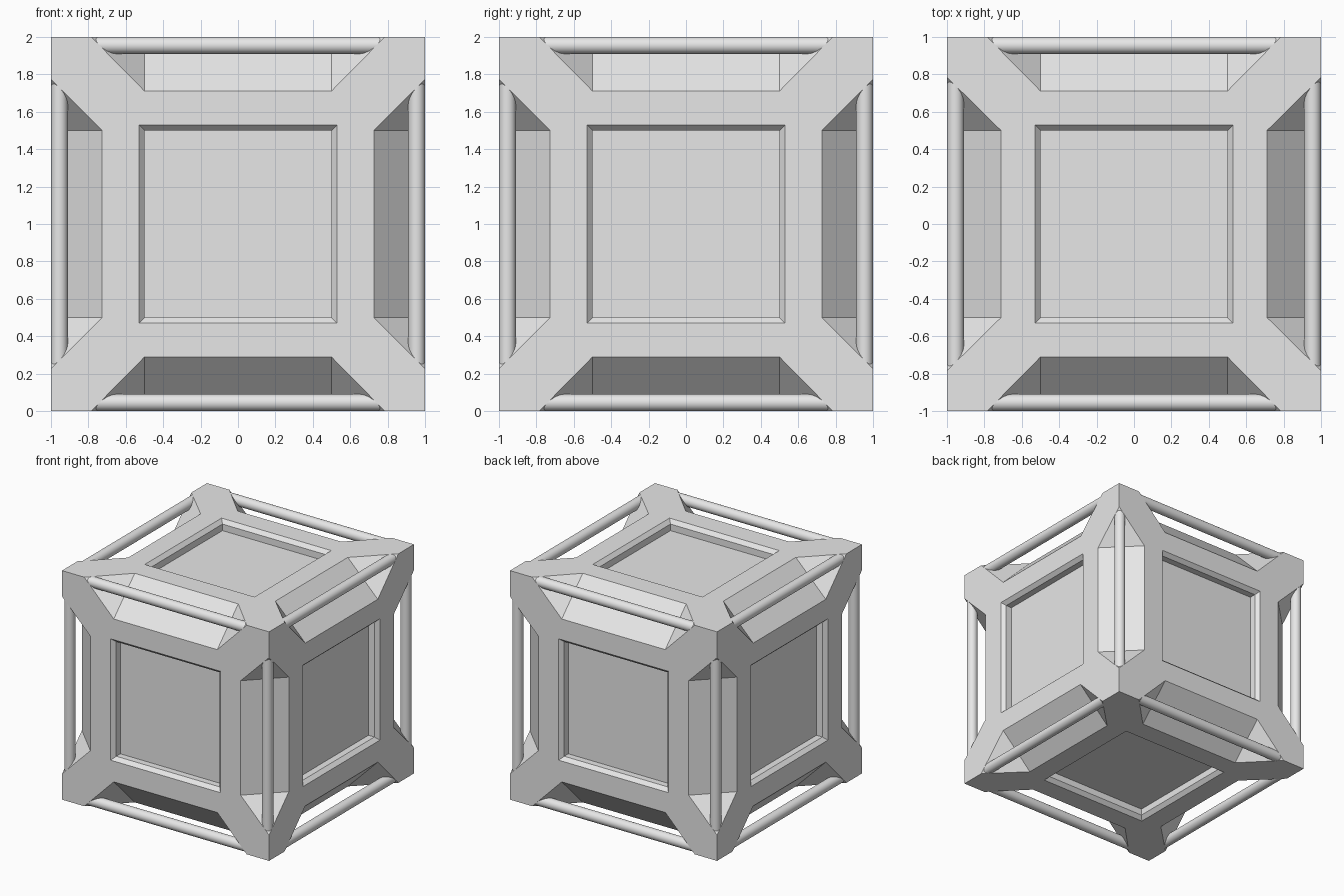
import bpy, bmesh
from math import radians
from mathutils import Vector

old = bpy.data.objects.get("Cube")
if old:
    bpy.data.objects.remove(old)

grey = bpy.data.materials.new("light_grey")
grey.use_nodes = True
grey.diffuse_color = (0.8, 0.8, 0.8, 1)
grey.node_tree.nodes["Principled BSDF"].inputs["Base Color"].default_value = (0.8, 0.8, 0.8, 1)

CENTRE = Vector((0, 0, 1))
ROD_RADIUS = 0.045
ROD_HALF = 0.77
NOTCH_HALF = 0.5
# half width and depth of each step of the recessed panel
PANEL_STEPS = [(0.53, 0), (0.5, 0.033), (0.5, 0.09)]

axes = [Vector(sign * (i == k) for i in range(3)) for k in range(3) for sign in (1, -1)]


def notch_size(along):
    """Depth and half length of the notch; upright edges are a little smaller."""
    return (0.274, 0.775) if along.z else (0.289, 0.785)


def add_face(bm, points):
    bm.faces.new([bm.verts.new(p + CENTRE) for p in points])


def add_side_sector(bm, n, s):
    """A quarter of one cube side: notched frame, panel lip, wall and floor."""
    t = n.cross(s)
    depth, end = notch_size(t)

    def at(u, v, d=0):
        return n * (1 - d) + s * v + t * u

    half = [(1, 1), (end, 1), (NOTCH_HALF, 1 - depth)]
    inner = PANEL_STEPS[0][0]
    outline = half + [(-u, v) for u, v in reversed(half)] + [(-inner, inner), (inner, inner)]
    add_face(bm, [at(u, v) for u, v in outline])
    for (a, da), (b, db) in zip(PANEL_STEPS, PANEL_STEPS[1:]):
        add_face(bm, [at(a, a, da), at(-a, a, da), at(-b, b, db), at(b, b, db)])
    w, d = PANEL_STEPS[-1]
    add_face(bm, [at(w, w, d), at(-w, w, d), at(0, 0, d)])


def add_notch(bm, n, s):
    """The sloping floor and two triangular ends of an edge notch."""
    t = n.cross(s)
    depth, end = notch_size(t)
    a, b = n + s * (1 - depth), s + n * (1 - depth)
    e = t * NOTCH_HALF
    add_face(bm, [a + e, b + e, b - e, a - e])
    for sign in (1, -1):
        add_face(bm, [a + e * sign, b + e * sign, n + s + t * end * sign])


def add_rod(n, s):
    """A round bar bridging the notch."""
    t = n.cross(s)
    side = {"x": ("left", "right"), "y": ("back", "front"), "z": ("top", "bottom")}
    words = [side["xyz"[i]][v[i] < 0] for v in (s, n) for i in range(3) if v[i]]
    bpy.ops.mesh.primitive_cylinder_add(
        vertices=32, radius=ROD_RADIUS, depth=2 * ROD_HALF,
        location=CENTRE + (n + s) * (1 - ROD_RADIUS),
        rotation=t.to_track_quat("Z", "Y").to_euler())
    rod = bpy.context.object
    rod.name = "_".join(words) + "_rod"
    rod.data.materials.append(grey)
    bpy.ops.object.shade_smooth_by_angle(angle=radians(40))


# Cube body with notched edges and recessed panels
bm = bmesh.new()
for n in axes:
    for s in axes:
        if n.dot(s) == 0:
            add_side_sector(bm, n, s)
            if axes.index(n) < axes.index(s):
                add_notch(bm, n, s)
bmesh.ops.remove_doubles(bm, verts=bm.verts, dist=0.0005)
# Merge each panel floor into a single face
centres = [v for v in bm.verts if len(v.link_faces) == 4 and all(len(f.verts) == 3 for f in v.link_faces)]
bmesh.ops.dissolve_verts(bm, verts=centres)
bmesh.ops.recalc_face_normals(bm, faces=bm.faces)
mesh = bpy.data.meshes.new("cube_body")
bm.to_mesh(mesh)
bm.free()
mesh.materials.append(grey)
bpy.context.collection.objects.link(bpy.data.objects.new("cube_body", mesh))

# Twelve edge rods
for i, n in enumerate(axes):
    for s in axes[i + 1:]:
        if n.dot(s) == 0:
            add_rod(n, s)
